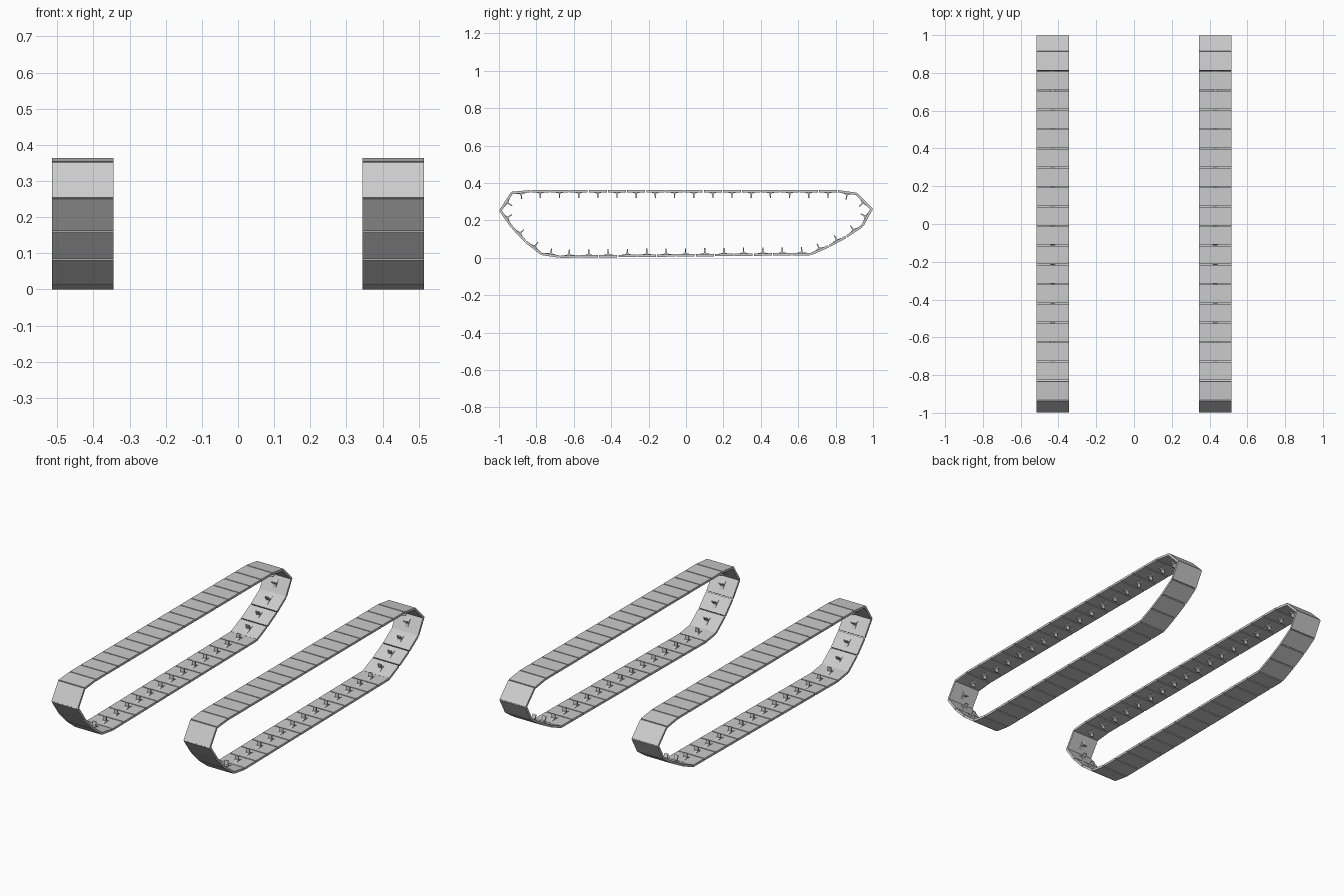
import bpy, bmesh
from mathutils import Vector

if "Cube" in bpy.data.objects:
    bpy.data.objects.remove(bpy.data.objects["Cube"], do_unlink=True)

TRACK_X, WIDTH, THICK, GAP = 0.43, 0.17, 0.013, 0.003


def material(name, rgb):
    m = bpy.data.materials.new(name)
    m.use_nodes = True
    m.diffuse_color = (*rgb, 1)
    m.node_tree.nodes["Principled BSDF"].inputs["Base Color"].default_value = (*rgb, 1)
    return m


def prism(bm, profile, width):
    """Extrude a side profile of (y, z) points along x, centred on x = 0."""
    ends = [[bm.verts.new((x, p.x, p.y)) for p in profile] for x in (-width / 2, width / 2)]
    bm.faces.new(ends[0])
    bm.faces.new(ends[1][::-1])
    n = len(profile)
    for i in range(n):
        j = (i + 1) % n
        bm.faces.new((ends[0][j], ends[0][i], ends[1][i], ends[1][j]))


def finish(bm, name, mat):
    """Place one shared mesh on both sides."""
    bmesh.ops.recalc_face_normals(bm, faces=bm.faces)
    mesh = bpy.data.meshes.new(name)
    bm.to_mesh(mesh)
    bm.free()
    mesh.materials.append(mat)
    for side, x in (("left", TRACK_X), ("right", -TRACK_X)):
        obj = bpy.data.objects.new(f"{side}_{name}", mesh)
        obj.location.x = x
        bpy.context.collection.objects.link(obj)


# Outer loop, clockwise from the front top: (y, z, links up to the next corner)
loop = [
    (-0.935, 0.353, 1), (-0.83, 0.363, 16), (0.81, 0.363, 1), (0.915, 0.348, 1),
    (1.0, 0.262, 1), (0.947, 0.166, 1), (0.86, 0.107, 1), (0.767, 0.057, 1),
    (0.67, 0.014, 13), (-0.675, 0.0, 1), (-0.775, 0.015, 1), (-0.862, 0.083, 1),
    (-0.934, 0.159, 1), (-1.0, 0.252, 1),
]
joints = []
for i, (y, z, count) in enumerate(loop):
    a, b = Vector((y, z)), Vector(loop[(i + 1) % len(loop)][:2])
    joints += [a.lerp(b, k / count) for k in range(count)]

# Half profile of a guide tooth: distance along the link, height above it
tooth_half = [(0.034, 0.0), (0.012, 0.004), (0.004, 0.008), (0.003, 0.032)]

links, teeth = bmesh.new(), bmesh.new()
for i, a in enumerate(joints):
    b = joints[(i + 1) % len(joints)]
    along = (b - a).normalized()
    inward = Vector((along.y, -along.x))
    # Flat link plate with a small gap at each joint
    p, q = a + along * GAP, b - along * GAP
    prism(links, [p, q, q + inward * THICK, p + inward * THICK], WIDTH)
    # Guide tooth on the inner face
    base = (a + b) / 2 + inward * (THICK - 0.001)
    outline = tooth_half + [(-s, h) for s, h in reversed(tooth_half)]
    prism(teeth, [base + along * s + inward * h for s, h in outline], 0.022)

steel = material("track_grey", (0.6, 0.6, 0.6))
finish(links, "track_links", steel)
finish(teeth, "guide_teeth", steel)
